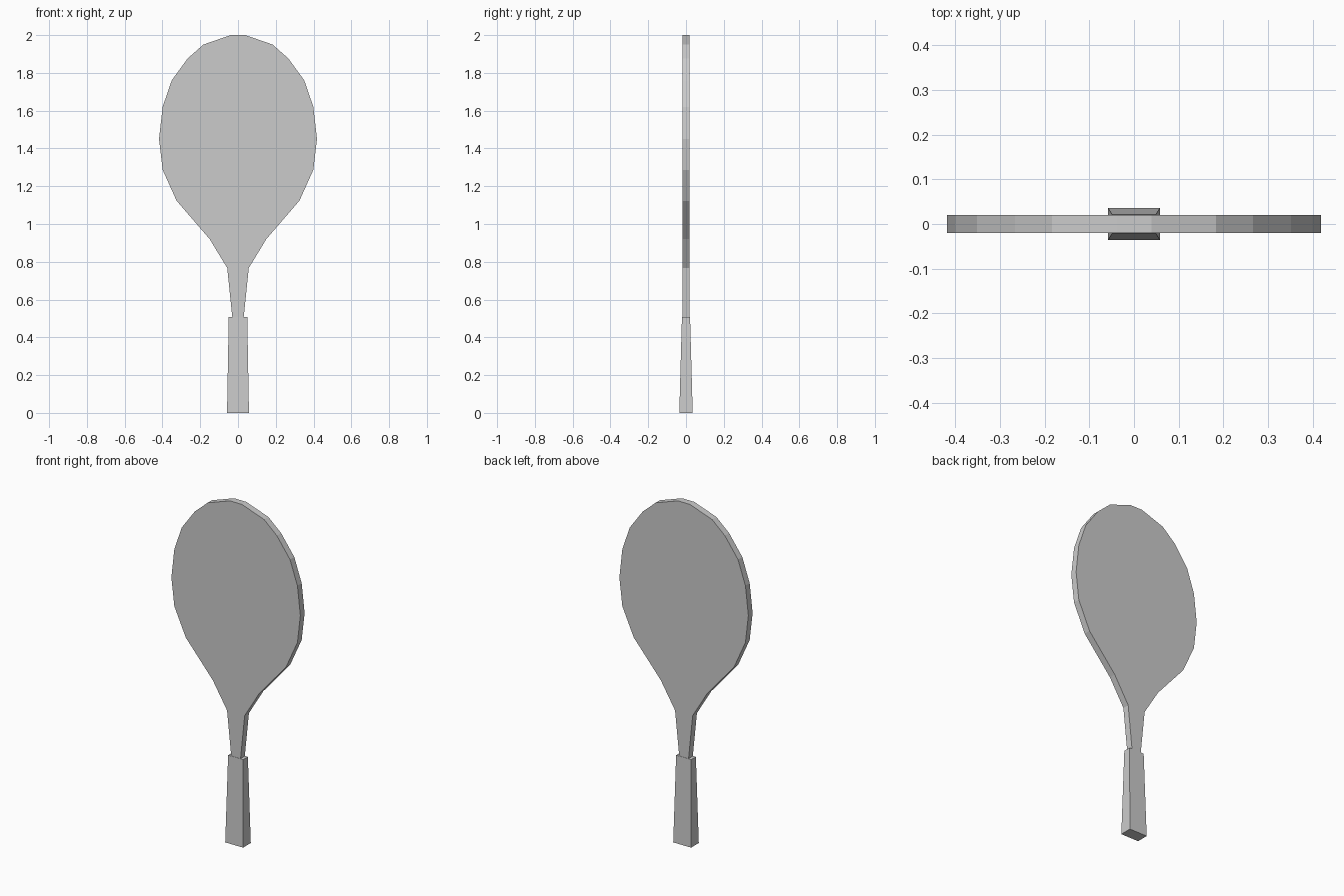
import bpy, bmesh

if "Cube" in bpy.data.objects:
    bpy.data.objects.remove(bpy.data.objects["Cube"])


def make_object(name, build):
    bm = bmesh.new()
    build(bm)
    bmesh.ops.recalc_face_normals(bm, faces=bm.faces[:])
    mesh = bpy.data.meshes.new(name)
    bm.to_mesh(mesh)
    bm.free()
    obj = bpy.data.objects.new(name, mesh)
    bpy.context.collection.objects.link(obj)
    return obj


# Right half of the head and neck outline, top to bottom (x, z)
HALF_OUTLINE = [
    (0.039, 2.0), (0.183, 1.95), (0.266, 1.877), (0.351, 1.76),
    (0.399, 1.62), (0.418, 1.45), (0.399, 1.287), (0.325, 1.123),
    (0.15, 0.92), (0.057, 0.767), (0.03, 0.505),
]
HALF_THICKNESS = 0.0197


# Flat paddle head with tapering neck: mirrored outline, extruded in y
def build_head(bm):
    outline = HALF_OUTLINE + [(-x, z) for x, z in reversed(HALF_OUTLINE)]
    face = bm.faces.new([bm.verts.new((x, -HALF_THICKNESS, z)) for x, z in outline])
    result = bmesh.ops.extrude_face_region(bm, geom=[face], use_keep_orig=True)
    verts = [g for g in result["geom"] if isinstance(g, bmesh.types.BMVert)]
    bmesh.ops.translate(bm, verts=verts, vec=(0, 2 * HALF_THICKNESS, 0))


# Grip: box that widens towards the butt
def build_grip(bm):
    bmesh.ops.create_cube(bm, size=2)
    for v in bm.verts:
        top = v.co.z > 0
        v.co.x *= 0.049 if top else 0.058
        v.co.y *= 0.0215 if top else 0.0355
        v.co.z = 0.508 if top else 0.0


make_object("racket_head", build_head)
make_object("grip", build_grip)
